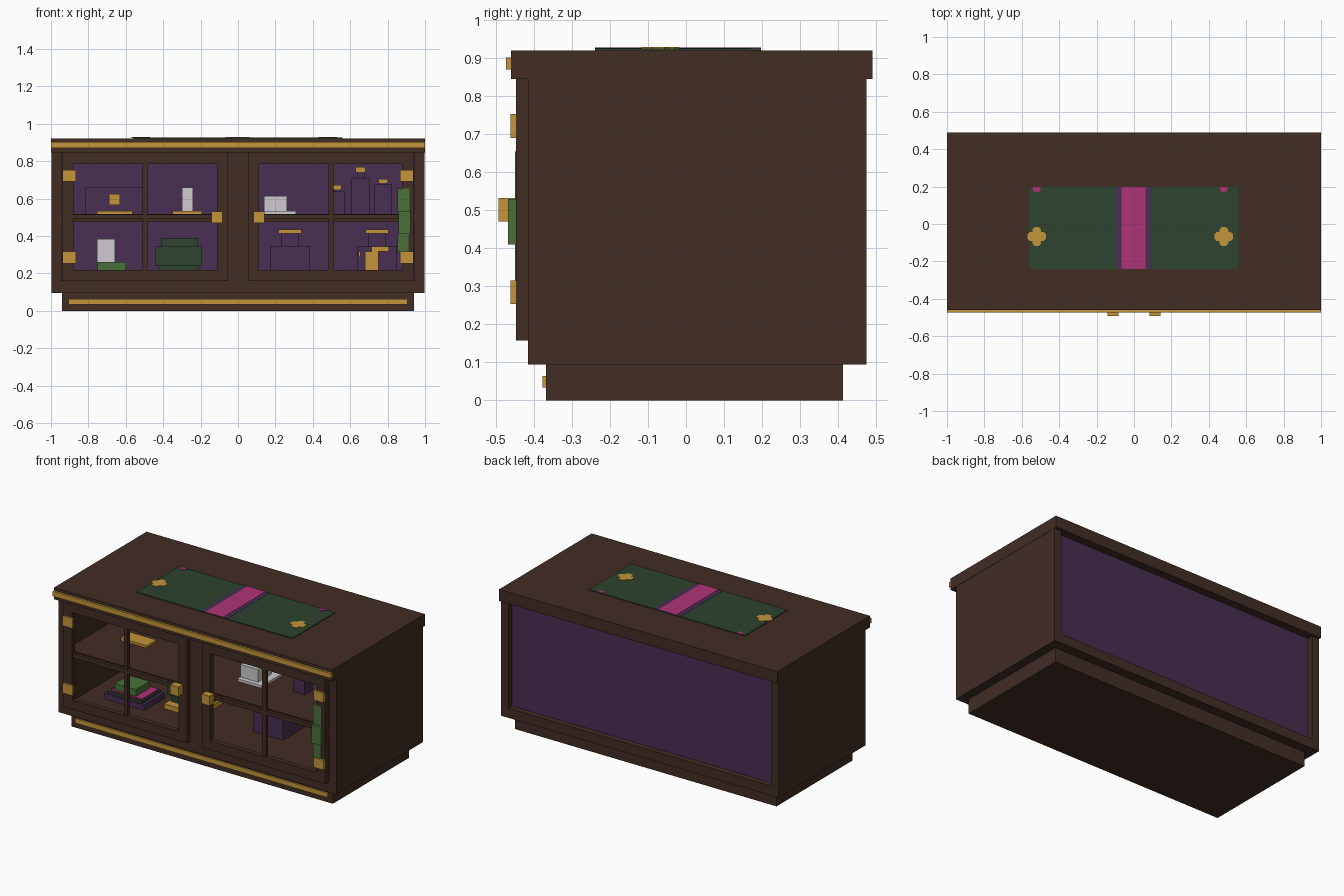
import bpy, bmesh, math

old = bpy.data.objects.get("Cube")
if old:
    bpy.data.objects.remove(old, do_unlink=True)


def lin(c):
    c /= 255
    return c / 12.92 if c <= 0.04045 else ((c + 0.055) / 1.055) ** 2.4


def material(name, r, g, b):
    m = bpy.data.materials.new(name)
    col = (lin(r), lin(g), lin(b), 1)
    m.diffuse_color = col
    m.use_nodes = True
    m.node_tree.nodes["Principled BSDF"].inputs["Base Color"].default_value = col
    return m


WOOD = material("dark wood", 66, 45, 36)
GOLD = material("brass", 194, 149, 58)
PURPLE = material("deep purple", 72, 46, 82)
GREEN = material("dark green", 45, 67, 47)
PINK = material("magenta", 174, 52, 118)
LEAF = material("leaf green", 74, 113, 58)
WHITE = material("off white", 205, 203, 205)


def finish(name, bm, mat):
    me = bpy.data.meshes.new(name)
    bmesh.ops.recalc_face_normals(bm, faces=bm.faces)
    bm.to_mesh(me)
    bm.free()
    me.materials.append(mat)
    ob = bpy.data.objects.new(name, me)
    bpy.context.collection.objects.link(ob)
    return ob


def boxes(name, mat, *bounds):
    """One object of boxes, each given as x0, x1, y0, y1, z0, z1."""
    bm = bmesh.new()
    for x0, x1, y0, y1, z0, z1 in bounds:
        for v in bmesh.ops.create_cube(bm, size=1)["verts"]:
            v.co = (x1 if v.co.x > 0 else x0, y1 if v.co.y > 0 else y0,
                    z1 if v.co.z > 0 else z0)
    return finish(name, bm, mat)


def plate(name, mat, points, z0, z1):
    """Flat outline raised from z0 to z1."""
    bm = bmesh.new()
    f = bm.faces.new([bm.verts.new((x, y, z0)) for x, y in points])
    top = bmesh.ops.extrude_face_region(bm, geom=[f])["geom"]
    for v in top:
        if isinstance(v, bmesh.types.BMVert):
            v.co.z = z1
    return finish(name, bm, mat)


# Cabinet carcass
boxes("plinth", WOOD, (-.94, .94, -.368, .413, 0, .095))
boxes("plinth_trim", GOLD, (-.907, .907, -.377, -.366, .034, .064))
boxes("bottom_board", WOOD, (-.998, .998, -.415, .475, .095, .158))
for side, s in (("left", 1), ("right", -1)):
    xs = sorted((s * .945, s * .998))
    boxes(side + "_side_panel", WOOD, (*xs, -.415, .475, .158, .845))
boxes("centre_post", WOOD, (-.055, .055, -.415, -.375, .158, .845))
boxes("shelf", WOOD, (-.945, .945, -.41, .42, .475, .517))
boxes("back_panel", PURPLE, (-.945, .945, .42, .438, .158, .845))
boxes("cabinet_top", WOOD, (-1, 1, -.46, .49, .845, .921))
boxes("top_trim", GOLD, (-1, 1, -.474, -.46, .87, .902))

# Doors with glazing bars, hinges and knobs
D0, D1 = -.447, -.415
for side, s in (("left", 1), ("right", -1)):
    def mx(a, b):
        return sorted((s * a, s * b))
    boxes(side + "_door", WOOD,
          (*mx(.053, .113), D0, D1, .158, .845),
          (*mx(.88, .94), D0, D1, .158, .845),
          (*mx(.113, .88), D0, D1, .158, .218),
          (*mx(.113, .88), D0, D1, .785, .845))
    boxes(side + "_door_bars", WOOD,
          (*mx(.484, .51), D0 + .004, D1 - .004, .218, .785),
          (*mx(.113, .88), D0 + .005, D1 - .005, .49, .515))
    boxes(side + "_hinges", GOLD, *[(*mx(.867, .938), -.461, D0, z, z + .063)
                                    for z in (.253, .69)])
    boxes(side + "_door_knob", GOLD, (*mx(.082, .142), -.493, D0, .47, .532))

# Hanging vine on the left door
boxes("vine", LEAF, (.853, .917, D0 - .003, D1 - .015, .53, .655),
      (.857, .923, -.468, D0, .41, .53),
      (.853, .912, D0 - .003, D1 - .015, .315, .41))

# Runner cloth with stripes and emblems
Z = .921
boxes("runner_cloth", GREEN, (-.56, .56, -.24, .197, Z, Z + .005))
boxes("runner_border", PURPLE, (-.097, .09, -.24, .197, Z + .004, Z + .0062))
boxes("runner_stripe", PINK, (-.068, .062, -.24, .197, Z + .005, Z + .0075))
a, w, c = .05, .024, .013
arm = [(w, w), (a - c, w), (a, w - c), (a, c - w), (a - c, -w)]
for side, cx in (("left", .48), ("right", -.52)):
    pts = []
    for k in range(4):
        t = -k * math.pi / 2
        pts += [(cx + x * math.cos(t) - y * math.sin(t),
                 -.067 + x * math.sin(t) + y * math.cos(t)) for x, y in arm]
    plate(side + "_cross_emblem", GOLD, pts, Z + .004, Z + .008)
    plate(side + "_dot", PINK, [(cx - .02, .197), (cx - .02, .18), (cx - .01, .17),
                                (cx + .01, .17), (cx + .02, .18), (cx + .02, .197)],
          Z + .004, Z + .0075)

# Upper shelf, right bay: casket, trays and candle
S = .517
boxes("casket", PURPLE, (-.815, -.505, .1, .32, S, .658))
boxes("casket_clasp", GOLD, (-.69, -.63, .075, .1, .565, .625))
boxes("casket_tray", GOLD, (-.755, -.565, -.13, -.03, S, .533))
boxes("candle_dish", GOLD, (-.35, -.193, -.03, .12, S, .533))
boxes("candle", WHITE, (-.3, -.24, .02, .08, .533, .658))

# Lower shelf, right bay: books, jar and chest
F = .158
boxes("lower_book", PURPLE, (-.81, -.52, -.22, -.01, F, .195))
boxes("middle_book", GREEN, (-.79, -.54, -.21, -.02, .195, .21))
boxes("pink_book", PINK, (-.77, -.55, -.2, -.03, .21, .218))
boxes("top_book", LEAF, (-.75, -.6, -.19, -.05, .218, .262))
boxes("white_jar", WHITE, (-.755, -.657, .2, .3, F, .383))
boxes("chest_tray", GOLD, (-.44, -.195, -.13, .12, F, .19))
boxes("chest", GREEN, (-.44, -.195, -.1, .1, .24, .343), (-.425, -.21, -.08, .08, .19, .24))
boxes("chest_lid", GREEN, (-.413, -.215, -.08, .08, .343, .39))

# Upper shelf, left bay: white stack and bottles
boxes("white_slab", WHITE, (.135, .31, -.2, .01, S, .533))
boxes("white_block", WHITE, (.138, .262, -.17, -.03, .533, .615))


def bottle(name, cx, cy, half, shoulder, neck, neck_top, cap, cap_top, base):
    boxes(name, PURPLE, (cx - half, cx + half, cy - half, cy + half, base, shoulder),
          (cx - neck, cx + neck, cy - neck, cy + neck, shoulder, neck_top))
    boxes(name + "_cap", GOLD, (cx - cap, cx + cap, cy - cap, cy + cap, neck_top, cap_top))


bottle("small_bottle", .53, -.09, .04, .64, .018, .648, .024, .672, S)
bottle("tall_bottle", .655, .02, .048, .71, .02, .742, .026, .77, S)
bottle("medium_bottle", .777, -.02, .046, .674, .02, .682, .026, .705, S)

# Lower shelf, left bay: two wide jars and a brass figure
bottle("wide_jar", .278, .02, .108, .343, .047, .413, .062, .435, F)
bottle("rear_jar", .743, .22, .108, .343, .047, .413, .062, .435, F)
boxes("brass_figure", GOLD, (.68, .752, .02, .08, F, .318),
      (.715, .808, .02, .08, .316, .345), (.645, .656, .03, .07, .288, .316))
